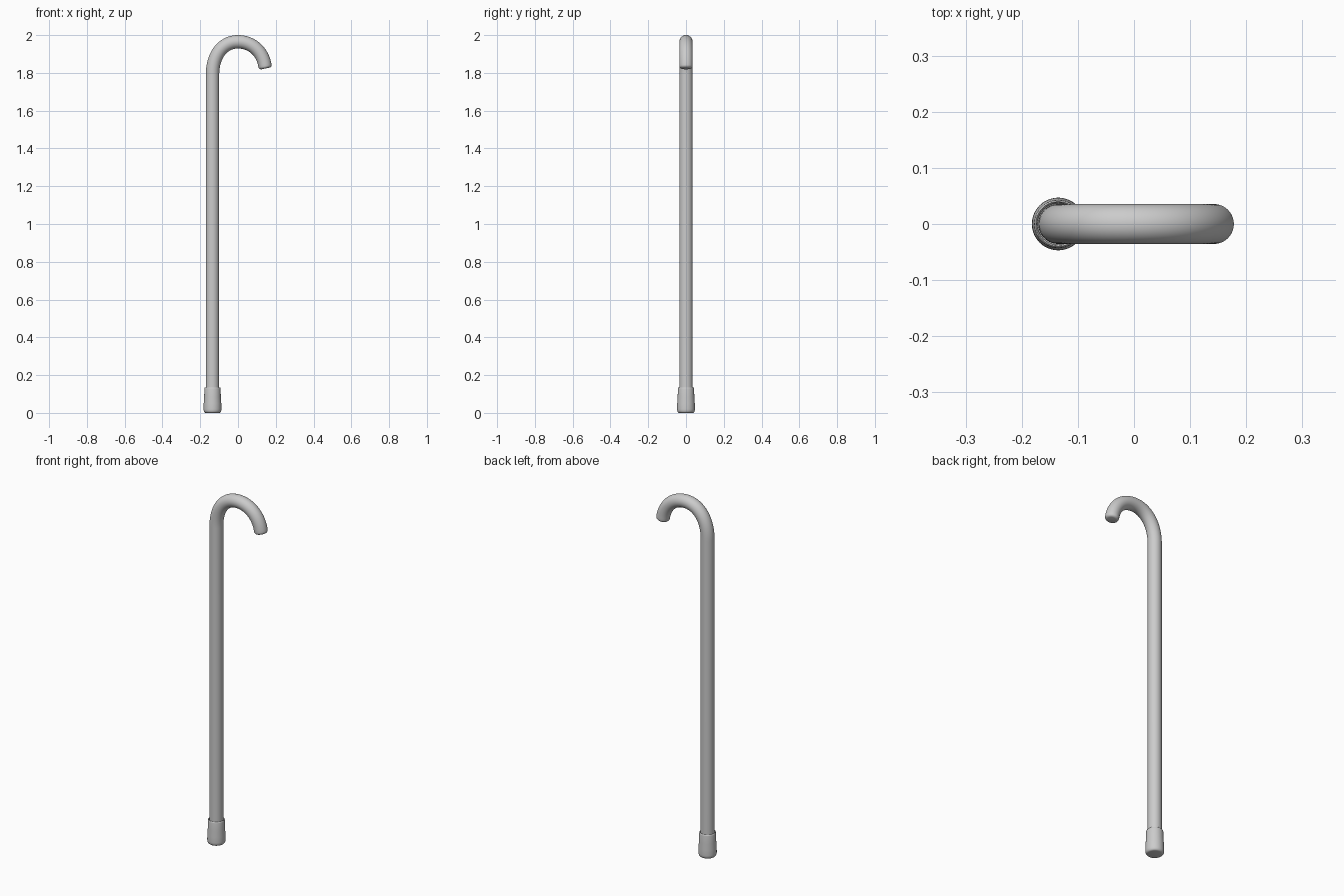
import bpy, bmesh
from math import sin, cos, pi, radians
from mathutils import Vector
from mathutils.geometry import interpolate_bezier

if "Cube" in bpy.data.objects:
    bpy.data.objects.remove(bpy.data.objects["Cube"])

SIDES = 40
SHAFT_X = -0.135
TUBE_R = 0.0355


def build_rings(name, rings):
    """Skin circles given as (centre, tangent in the xz plane, radius), capped at both ends."""
    bm = bmesh.new()
    loops = []
    for c, t, r in rings:
        n = Vector((t.z, 0, -t.x)).normalized()
        loops.append([bm.verts.new(c + n * (r * cos(2 * pi * i / SIDES))
                                   + Vector((0, r * sin(2 * pi * i / SIDES), 0)))
                      for i in range(SIDES)])
    for a, b in zip(loops, loops[1:]):
        for i in range(SIDES):
            j = (i + 1) % SIDES
            bm.faces.new((a[i], a[j], b[j], b[i]))
    bm.faces.new(loops[0][::-1])
    bm.faces.new(loops[-1])
    bmesh.ops.recalc_face_normals(bm, faces=bm.faces)
    mesh = bpy.data.meshes.new(name)
    bm.to_mesh(mesh)
    bm.free()
    obj = bpy.data.objects.new(name, mesh)
    bpy.context.collection.objects.link(obj)
    bpy.ops.object.select_all(action='DESELECT')
    obj.select_set(True)
    bpy.context.view_layer.objects.active = obj
    bpy.ops.object.shade_smooth_by_angle(angle=radians(40))
    return obj


def V(x, z):
    return Vector((x, 0, z))


# Shaft and hooked handle: one tube along a straight line and two bezier arcs
top = 2.0 - TUBE_R
path = [V(SHAFT_X, 0.03)]
path += interpolate_bezier(V(SHAFT_X, 1.79), V(SHAFT_X, 1.895), V(-0.08, top), V(0, top), 20)
path += interpolate_bezier(V(0, top), V(0.072, top), V(0.13, 1.915), V(0.143, 1.837), 20)[1:]
rings = []
for i, p in enumerate(path):
    t = path[min(i + 1, len(path) - 1)] - path[max(i - 1, 0)]
    if i == 1:
        t = V(0, 1)
    rings.append((p, t.normalized(), TUBE_R))
# Rounded tip
end, tangent, _ = rings[-1]
tip = 0.014
for k in range(1, 6):
    a = k * pi / 10
    rings.append((end + tangent * tip * sin(a), tangent, TUBE_R - tip * (1 - cos(a))))
build_rings("cane_shaft_and_handle", rings)

# Tapered foot cap with a rounded base and a small lip round the shaft
profile = [(0.034, 0.0), (0.040, 0.001), (0.044, 0.005), (0.0465, 0.012), (0.047, 0.02),
           (0.0465, 0.05), (0.044, 0.085), (0.043, 0.128), (0.042, 0.133), (0.040, 0.135),
           (0.038, 0.133), (0.037, 0.126), (0.034, 0.124)]
build_rings("rubber_foot", [(V(SHAFT_X, z), V(0, 1), r) for r, z in profile])
